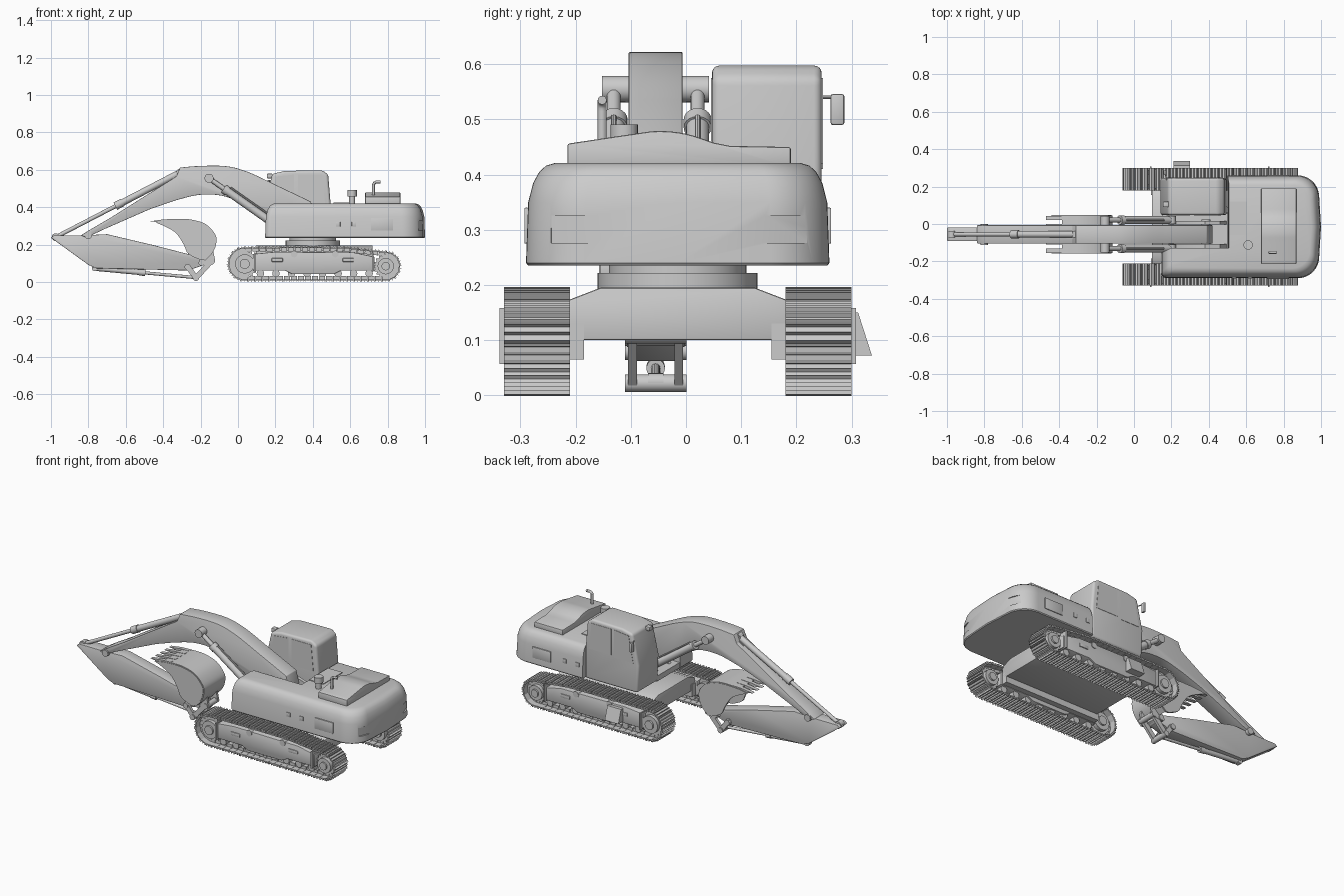
import bpy, bmesh, math
from mathutils import Vector

if "Cube" in bpy.data.objects:
    bpy.data.objects.remove(bpy.data.objects["Cube"])

YC, YB = -0.015, -0.055          # centre lines of the undercarriage and of the boom


def finish(name, bm, bevel=0.0, segs=2):
    bmesh.ops.recalc_face_normals(bm, faces=bm.faces[:])
    me = bpy.data.meshes.new(name)
    bm.to_mesh(me)
    bm.free()
    ob = bpy.data.objects.new(name, me)
    bpy.context.collection.objects.link(ob)
    if bevel:
        m = ob.modifiers.new("bevel", 'BEVEL')
        m.width, m.segments, m.limit_method = bevel, segs, 'ANGLE'
    return ob


def skin(bm, rings):
    rows = [[bm.verts.new(p) for p in r] for r in rings]
    n = len(rows[0])
    for a, b in zip(rows, rows[1:]):
        for i in range(n):
            bm.faces.new((a[i], a[(i + 1) % n], b[(i + 1) % n], b[i]))
    bm.faces.new(rows[0])
    bm.faces.new(rows[-1])


def prism(name, pts, lo, hi, axis='y', bevel=0.0, segs=2):
    put = {'x': lambda a, b, d: (d, a, b), 'y': lambda a, b, d: (a, d, b),
           'z': lambda a, b, d: (a, b, d)}[axis]
    bm = bmesh.new()
    skin(bm, [[put(a, b, d) for a, b in pts] for d in (lo, hi)])
    return finish(name, bm, bevel, segs)


def box(name, x0, x1, y0, y1, z0, z1, bevel=0.0):
    return prism(name, [(x0, y0), (x1, y0), (x1, y1), (x0, y1)], z0, z1, 'z', bevel)


def rod(name, p, q, r, n=20):
    p, q = Vector(p), Vector(q)
    rot = (q - p).to_track_quat('Z', 'Y')
    ring = [rot @ Vector((r * math.cos(2 * math.pi * i / n), r * math.sin(2 * math.pi * i / n), 0)) for i in range(n)]
    bm = bmesh.new()
    skin(bm, [[c + v for v in ring] for c in (p, q)])
    return finish(name, bm)


def pin(name, x, z, y, half, r):
    return rod(name, (x, y - half, z), (x, y + half, z), r)


def arc(cx, cy, r, a0, a1, n):
    return [(cx + r * math.cos(math.radians(a0 + (a1 - a0) * i / n)),
             cy + r * math.sin(math.radians(a0 + (a1 - a0) * i / n))) for i in range(n + 1)]


def spline(pts, n=6):
    P = [Vector(p) for p in [pts[0]] + pts + [pts[-1]]]
    out = []
    for a, b, c, d in zip(P, P[1:], P[2:], P[3:]):
        for i in range(n):
            t = i / n
            out.append(tuple(0.5 * (2 * b + (c - a) * t + (2 * a - 5 * b + 4 * c - d) * t * t
                                    + (3 * b - a - 3 * c + d) * t ** 3)))
    return out + [tuple(pts[-1])]


def ram(name, p, q, y, split, r):
    """Hydraulic cylinder: barrel from p, rod to q, given in x and z."""
    a, b = Vector((p[0], y, p[1])), Vector((q[0], y, q[1]))
    g = a.lerp(b, split)
    rod(name + "_barrel", a, g, r)
    rod(name + "_gland", a.lerp(b, split - 0.06), g, r * 1.2)
    rod(name + "_rod", g, b, r * 0.6)
    for k, e in (("base", a), ("tip", b)):
        pin(f"{name}_{k}_eye", e.x, e.z, y, r, r * 1.15)


# Track loops: outer path, evenly spaced ribbed shoes and chain links
path = ([(0.036, 0.008)] + arc(0.79, 0.085, 0.077, -90, 85, 14)
        + spline([(0.68, 0.174), (0.56, 0.186), (0.4, 0.188), (0.25, 0.188), (0.12, 0.187)], 4)
        + arc(0.036, 0.097, 0.089, 88, 265, 14))
path = [Vector(p) for p in path]
segs = list(zip(path, path[1:] + path[:1]))
total = sum((b - a).length for a, b in segs)


def at(d):
    d %= total
    for a, b in segs:
        l = (b - a).length
        if d <= l:
            return a.lerp(b, d / l)
        d -= l
    return path[0]


N = 54
pitch = total / N
shoe = [(-.48, -.007), (.48, -.007), (.48, 0), (.42, .008), (.34, 0), (.06, 0), (0, .008),
        (-.06, 0), (-.34, 0), (-.42, .008), (-.48, 0)]
link = [(-.45, -.024), (.45, -.024), (.45, -.006), (-.45, -.006)]
for s, side in ((-1, "right"), (1, "left")):
    yt = YC + s * 0.255
    for part, prof, w in (("track_shoes", shoe, .06), ("track_chain", link, .022)):
        bm = bmesh.new()
        for i in range(N):
            c = at(i * pitch)
            t = (at(i * pitch + pitch / 2) - at(i * pitch - pitch / 2)).normalized()
            o = Vector((t.y, -t.x))
            ps = [c + t * (a * pitch) + o * b for a, b in prof]
            skin(bm, [[(p.x, yt + d, p.y) for p in ps] for d in (-w, w)])
        finish(f"{side}_{part}", bm)
    # Sprocket, idler and rollers
    for nm, x, z, r in (("idler", .036, .097, .066), ("sprocket", .79, .085, .056)):
        teeth = [(x + (r + (.009 if i % 4 < 2 else 0)) * math.cos(i * math.pi / 36),
                  z + (r + (.009 if i % 4 < 2 else 0)) * math.sin(i * math.pi / 36)) for i in range(72)]
        prism(f"{side}_{nm}", teeth, yt - .028, yt + .028)
        pin(f"{side}_{nm}_drum", x, z, yt, .05, r * .78)
        pin(f"{side}_{nm}_hub", x, z, yt, .06, r * .4)
    for i in range(8):
        pin(f"{side}_lower_roller_{i}", .12 + i * .083, .046, yt, .042, .02)
    # Track frame with end plates and side details
    prism(f"{side}_track_frame", [(.08, .062), (.25, .062), (.29, .042), (.51, .042), (.55, .062), (.73, .062),
          (.73, .135), (.62, .158), (.2, .162), (.08, .15)], yt - .052, yt + .052, bevel=.004)
    prism(f"{side}_frame_inner", [(.09, .065), (.72, .065), (.72, .13), (.09, .14)],
          *sorted((yt - s * .085, yt - s * .04)))
    for x in (.09, .72):
        box(f"{side}_frame_end_plate_{x}", x - .004, x + .004, *sorted((yt, yt + s * .068)), .057, .158)
    for x in (.21, .59):
        box(f"{side}_frame_slot_{x}", x - .03, x + .03, *sorted((yt, yt + s * .057)), .108, .128, .003)
    for x in (.3, .52):
        pin(f"{side}_upper_roller_{x}", x, .15, yt, .056, .018)
prism("track_step", [(.29, .15), (.312, .15), (.337, .072), (.29, .072)], .21, .3, 'x')

# Car body and slewing ring
prism("car_body", [(-.22, .1), (.19, .1), (.19, .17), (.125, .195), (-.155, .195), (-.22, .17)], .095, .72, 'x', .004)
rod("slew_ring", (.4, YC, .19), (.4, YC, .222), .145, 48)
rod("slew_ring_upper", (.4, YC, .215), (.4, YC, .237), .125, 48)

# House: lofted plan with a rounded counterweight and a right front bay
plan = ([(.5, -.155), (.145, -.155)] + arc(.175, -.26, .03, 180, 270, 5)
        + arc(.875, -.175, .115, 270, 355, 12) + [(1.0, YC)] + arc(.875, .145, .115, 5, 90, 12) + [(.5, .26)])
cx, hx, hy = .572, .428, .275
bm = bmesh.new()
skin(bm, [[(cx + (x - cx) * (1 - d / hx), YC + (y - YC) * (1 - d / hy), z) for x, y in plan]
          for z, d in ((.235, .004), (.24, 0), (.35, .004), (.385, .013), (.405, .024), (.416, .036), (.421, .052))])
house = finish("house", bm)
for s in (-1, 1):                                     # recessed rear lamps
    a = s * math.radians(20)
    c = Vector((.978, YC + s * .19))
    u, v = Vector((math.cos(a), math.sin(a))), Vector((-math.sin(a), math.cos(a)))
    cut = prism("lamp_cutter", [tuple(c + u * i + v * j) for i, j in
                ((-.002, -.042), (.06, -.042), (.06, .048), (-.002, .048))], .276, .326, 'z')
    cut.hide_render = True
    m = house.modifiers.new("lamp", 'BOOLEAN')
    m.operation, m.object, m.solver = 'DIFFERENCE', cut, 'EXACT'
    bpy.context.view_layer.objects.active = house
    bpy.ops.object.modifier_apply(modifier=m.name)
    bpy.data.objects.remove(cut)
for y, side in ((-.289, "right"), (.259, "left")):    # side vents and latches
    box(f"{side}_vent", .71, .83, y - .004, y + .004, .275, .34, .002)
    for x in (.535, .62):
        box(f"{side}_latch_{x}", x - .012, x + .012, y - .003, y + .003, .297, .322, .002)
box("boom_platform", .15, .55, -.16, .06, .236, .268)
prism("engine_hood", [(-.215, .41), (.19, .41), (.19, .45), (.08, .452)]
      + spline([(.05, .458), (0, .474), (-.05, .479), (-.1, .473), (-.215, .456)], 4), .68, .868, 'x', .004)
box("roof_grille", .51, .605, -.06, .12, .41, .425)
rod("air_cleaner_stem", (.61, -.112, .41), (.61, -.112, .462), .016)
rod("air_cleaner_cap", (.61, -.112, .457), (.61, -.112, .491), .025)
cu = bpy.data.curves.new("exhaust_pipe", 'CURVE')
cu.dimensions, cu.bevel_depth, cu.use_fill_caps = '3D', .008, True
ex = [(.725, .46), (.725, .515)] + arc(.742, .518, .017, 170, 90, 5) + [(.762, .535)]
sp = cu.splines.new('POLY')
sp.points.add(len(ex) - 1)
for p, (x, z) in zip(sp.points, ex):
    p.co = (x, -.152, z, 1)
bpy.context.collection.objects.link(bpy.data.objects.new("exhaust_pipe", cu))

# Cab, windows and mirror
prism("cab", [(.15, .236), (.142, .4), (.165, .5), (.182, .578), (.25, .594), (.45, .598), (.482, .575), (.495, .42),
      (.495, .236)], .047, .246, bevel=.014, segs=4)
for y in (.046, .247):
    prism(f"cab_side_window_{y}", [(.175, .41), (.205, .565), (.3, .575), (.3, .41)], y - .001, y + .001)
    prism(f"cab_rear_side_window_{y}", [(.32, .42), (.32, .575), (.45, .575), (.465, .42)], y - .001, y + .001)
rod("mirror_arm", (.175, .235, .54), (.165, .272, .54), .003, 8)
box("mirror", .158, .172, .262, .287, .49, .546, .004)
box("work_lamp", .155, .185, .09, .12, .555, .58, .004)

# Boom with foot brackets and lift cylinders
boom = (spline([(-.31, .612), (-.22, .62), (-.1, .622), (-.02, .612), (.07, .582), (.17, .535)])
        + [(.39, .43), (.42, .31), (.36, .28)]
        + spline([(.28, .285), (.13, .345), (.02, .42), (-.06, .455), (-.14, .468), (-.23, .463), (-.34, .435)])
        + [(-.47, .39), (-.71, .285), (-.81, .238), (-.84, .25), (-.8, .275), (-.68, .345), (-.33, .565)])
prism("boom", boom, YB - .049, YB + .049, bevel=.003)
for y in (YB - .062, YB + .062):
    prism(f"boom_foot_bracket_{y}", [(.17, .25), (.5, .25), (.46, .36), (.38, .385), (.24, .33)], y - .01, y + .01)
pin("boom_foot_pin", .385, .33, YB, .08, .024)
pin("lift_pin", -.155, .555, YB, .096, .024)
for y in (YB - .076, YB + .076):
    ram(f"lift_cylinder_{y}", (.2, .305), (-.155, .555), y, .78, .021)
    rod(f"lift_cylinder_pipe_{y}", (.16, y, .365), (-.04, y, .505), .005, 8)
pin("stick_pivot", -.8, .25, YB, .056, .02)

# Stick and stick cylinder
prism("stick", [(-1, .237), (-.985, .25), (-.82, .25), (-.7, .256), (-.45, .197), (-.17, .125), (-.165, .1), (-.2, .085),
      (-.27, .062), (-.76, .074), (-.8, .092)], YB - .037, YB + .037, bevel=.003)
for y in (YB - .018, YB + .018):
    prism(f"stick_cylinder_lug_{y}", [(-.36, .55), (-.27, .61), (-.3, .54)], y - .005, y + .005)
ram("stick_cylinder", (-.31, .585), (-.975, .24), YB, .52, .018)

# Bucket cylinder and linkage
ram("bucket_cylinder", (-.765, .074), (-.225, .024), YB, .5, .014)
for y in (YB - .042, YB + .042):
    for nm, p, q in (("link", (-.225, .022), (-.14, .115)), ("rocker", (-.225, .022), (-.27, .085))):
        d = (Vector(q) - Vector(p)).normalized() * .014
        n = Vector((-d.y, d.x))
        p2, q2 = Vector(p), Vector(q)
        prism(f"bucket_{nm}_{y}", [tuple(v) for v in (p2 + n, p2 - d, p2 - n, q2 - n, q2 + d, q2 + n)],
              y - .008, y + .008)
for x, z in ((-.225, .022), (-.14, .11), (-.27, .08), (-.19, .105)):
    pin(f"linkage_pin_{x}", x, z, YB, .056, .016)

# Bucket: curved shell, side plates, lugs and teeth
back = spline([(-.385, .328), (-.32, .332), (-.25, .329), (-.175, .305), (-.125, .25), (-.122, .205), (-.14, .16),
               (-.18, .118)], 5)
bm = bmesh.new()
rows = [[bm.verts.new((x, y, z)) for x, z in back] for y in (YB - .1, YB + .1)]
for i in range(len(back) - 1):
    bm.faces.new((rows[0][i], rows[0][i + 1], rows[1][i + 1], rows[1][i]))
shell = finish("bucket_shell", bm)
m = shell.modifiers.new("thickness", 'SOLIDIFY')
m.thickness, m.offset = .01, 0
rim = spline([(-.2, .118), (-.265, .15), (-.29, .2), (-.33, .26), (-.385, .295), (-.44, .318)], 4)
for y in (YB - .098, YB + .098):
    prism(f"bucket_side_{y}", back + rim, y - .005, y + .005)
for y in (YB - .045, YB + .045):
    prism(f"bucket_lug_{y}", [(-.215, .1), (-.2, .088), (-.14, .095), (-.122, .115), (-.135, .18), (-.19, .14)],
          y - .007, y + .007)
for i in range(5):
    y = YB - .088 + i * .044
    prism(f"bucket_tooth_{i}", [(-.47, .325), (-.4, .335), (-.335, .338), (-.335, .322), (-.4, .317)],
          y - .011, y + .011)

# Smooth shading with sharp edges kept
for ob in bpy.context.collection.objects:
    ob.select_set(True)
bpy.context.view_layer.objects.active = house
bpy.ops.object.convert(target='MESH')
bpy.ops.object.shade_smooth_by_angle(angle=math.radians(30))
